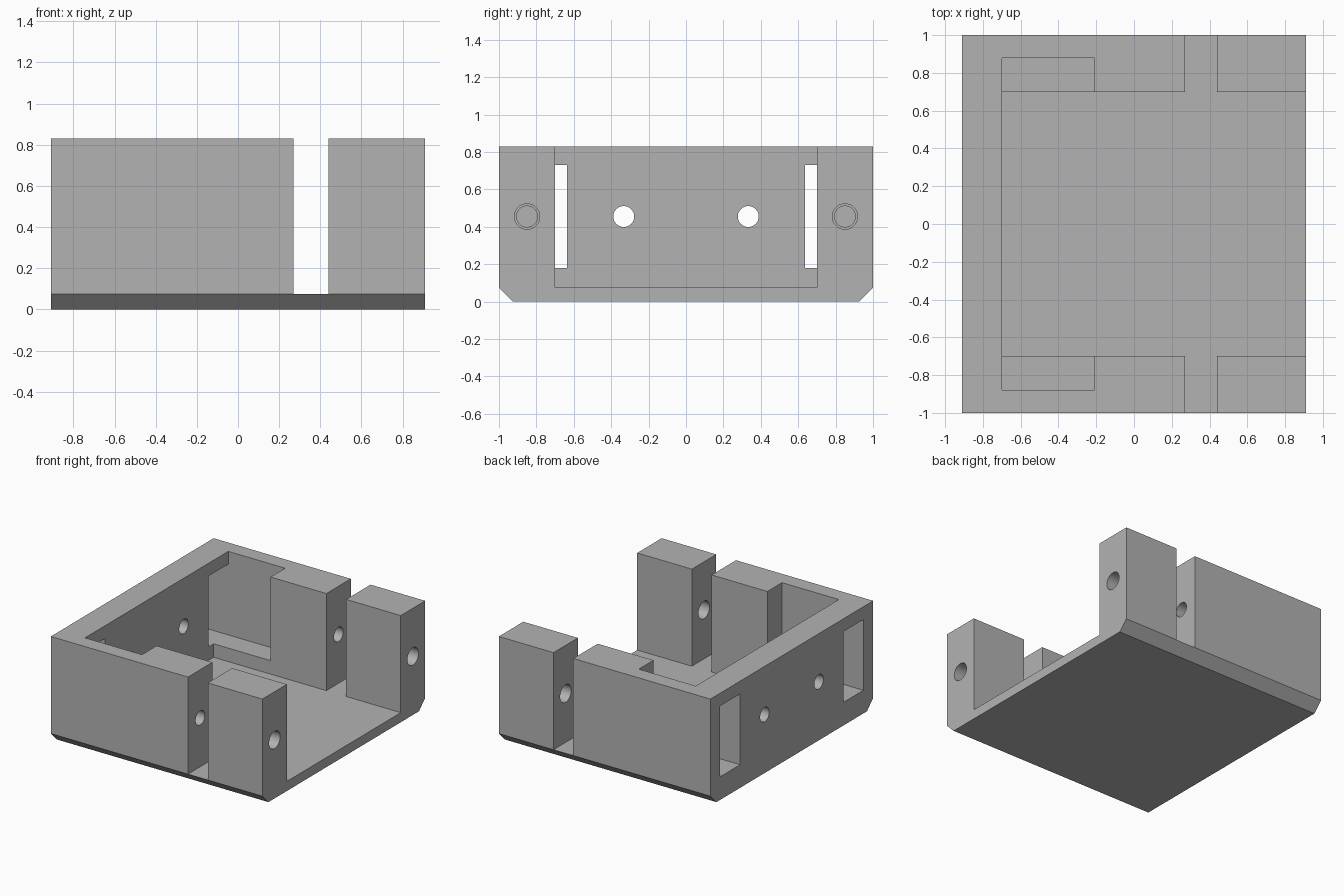
import bpy, bmesh, math
from mathutils import Matrix

if "Cube" in bpy.data.objects:
    bpy.data.objects.remove(bpy.data.objects["Cube"])

grey = bpy.data.materials.new("grey")
grey.diffuse_color = (0.45, 0.45, 0.45, 1)
grey.use_nodes = True
grey.node_tree.nodes["Principled BSDF"].inputs["Base Color"].default_value = grey.diffuse_color

W, H, FLOOR = 0.91, 0.83, 0.075     # half width, height, floor thickness


def add_object(name, bm):
    bmesh.ops.recalc_face_normals(bm, faces=bm.faces[:])
    mesh = bpy.data.meshes.new(name)
    bm.to_mesh(mesh)
    bm.free()
    mesh.materials.append(grey)
    ob = bpy.data.objects.new(name, mesh)
    bpy.context.collection.objects.link(ob)
    return ob


def box(name, x0, x1, y0, y1, z0, z1):
    bm = bmesh.new()
    size = Matrix.Diagonal((x1 - x0, y1 - y0, z1 - z0, 1))
    centre = Matrix.Translation(((x0 + x1) / 2, (y0 + y1) / 2, (z0 + z1) / 2))
    bmesh.ops.create_cube(bm, size=1, matrix=centre @ size)
    return add_object(name, bm)


def bore(name, x0, x1, y, r, z=0.455):
    bm = bmesh.new()
    m = Matrix.Translation(((x0 + x1) / 2, y, z)) @ Matrix.Rotation(math.pi / 2, 4, 'Y')
    bmesh.ops.create_cone(bm, cap_ends=True, segments=40, radius1=r, radius2=r,
                          depth=x1 - x0, matrix=m)
    return add_object(name, bm)


# Solid block with chamfered lower side edges
bm = bmesh.new()
profile = [(-0.925, 0), (0.925, 0), (1, FLOOR), (1, H), (-1, H), (-1, FLOOR)]
face = bm.faces.new([bm.verts.new((-W, y, z)) for y, z in profile])
ext = bmesh.ops.extrude_face_region(bm, geom=[face])
bmesh.ops.translate(bm, vec=(2 * W, 0, 0),
                    verts=[v for v in ext["geom"] if isinstance(v, bmesh.types.BMVert)])
housing = add_object("housing", bm)

# Open-fronted cavity and the cross channel that splits the side walls
cutters = [box("cavity_cutter", -0.70, 1.2, -0.70, 0.70, FLOOR, 1.2),
           box("channel_cutter", 0.27, 0.44, -1.2, 1.2, FLOOR, 1.2)]

for s in (-1, 1):
    def side_box(name, x0, x1, ya, yb, z0, z1):
        return box(name, x0, x1, min(s * ya, s * yb), max(s * ya, s * yb), z0, z1)
    cutters += [
        # Side wall pocket and the end wall window that opens into it
        side_box("pocket_cutter", -0.70, -0.21, 0.5, 0.88, 0.18, 1.2),
        side_box("window_cutter", -1.2, -0.6, 0.635, 0.88, 0.18, 0.73),
        # End wall holes, post clearance holes and blind screw holes
        bore("end_hole_cutter", -1.2, -0.5, s * 0.333, 0.056),
        bore("post_hole_cutter", 0.36, 1.2, s * 0.85, 0.068),
        bore("screw_hole_cutter", -0.08, 0.36, s * 0.85, 0.056),
    ]

for c in cutters:
    mod = housing.modifiers.new(c.name, 'BOOLEAN')
    mod.operation = 'DIFFERENCE'
    mod.solver = 'EXACT'
    mod.object = c

# Bake the cuts and drop the cutters
bpy.context.view_layer.update()
deps = bpy.context.evaluated_depsgraph_get()
baked = bpy.data.meshes.new_from_object(housing.evaluated_get(deps))
housing.modifiers.clear()
housing.data = baked
baked.materials.clear()
baked.materials.append(grey)
for p in baked.polygons:
    p.material_index = 0
for c in cutters:
    bpy.data.objects.remove(c, do_unlink=True)

bpy.context.view_layer.objects.active = housing
housing.select_set(True)
bpy.ops.object.shade_smooth_by_angle(angle=math.radians(30))
